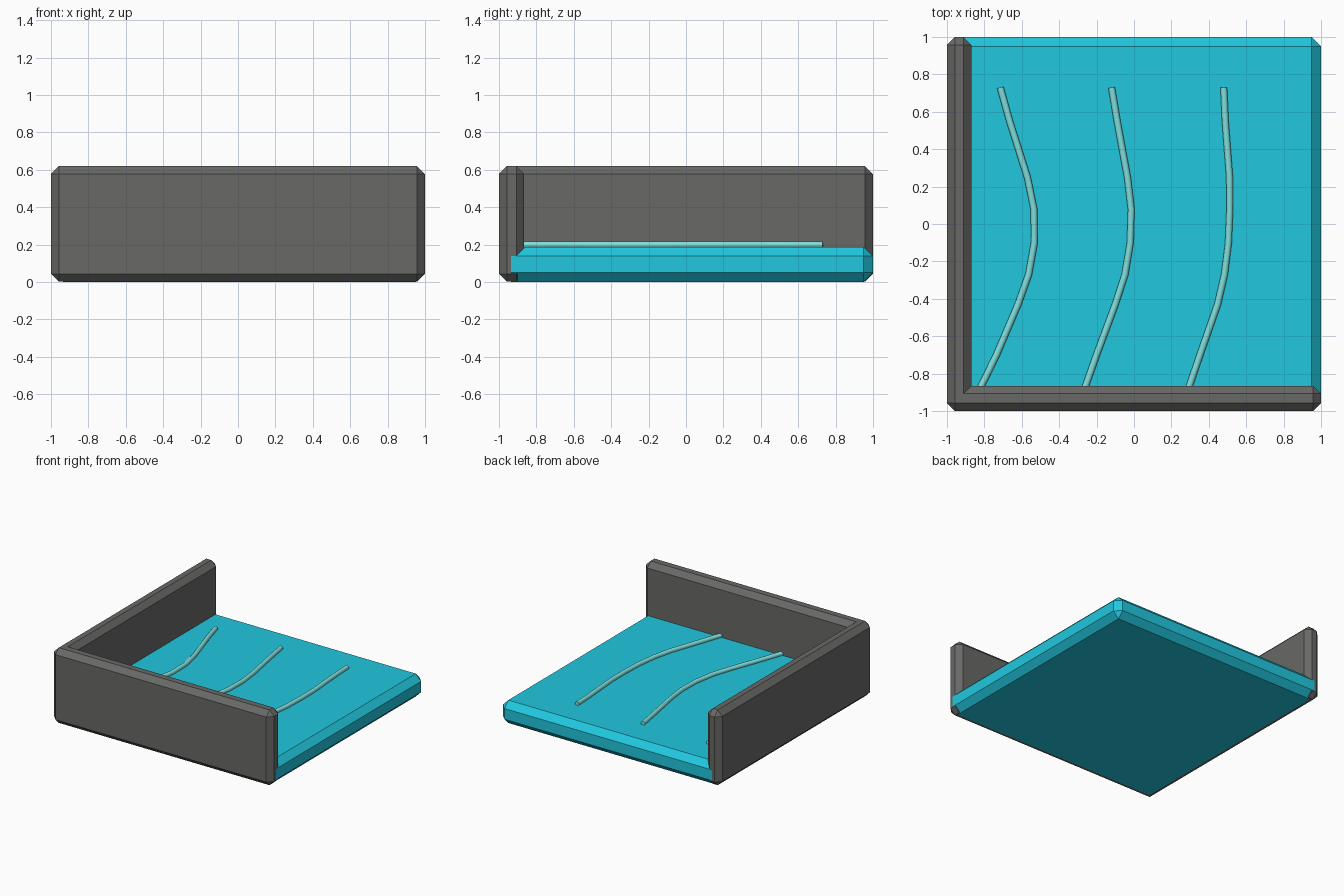
import bpy, bmesh

if "Cube" in bpy.data.objects:
    bpy.data.objects.remove(bpy.data.objects["Cube"])


def material(name, color):
    m = bpy.data.materials.new(name)
    m.diffuse_color = color
    m.use_nodes = True
    m.node_tree.nodes["Principled BSDF"].inputs["Base Color"].default_value = m.diffuse_color
    return m


def prism(name, outline, z0, z1, width, pick, mat=None):
    """Extrude an outline upward and chamfer the edges chosen by pick(midpoint, is_vertical)."""
    bm = bmesh.new()
    face = bm.faces.new([bm.verts.new((x, y, z0)) for x, y in outline])
    top = bmesh.ops.extrude_face_region(bm, geom=[face])["geom"]
    for v in top:
        if isinstance(v, bmesh.types.BMVert):
            v.co.z = z1
    bmesh.ops.recalc_face_normals(bm, faces=bm.faces)
    edges = []
    for e in bm.edges:
        a, b = (v.co for v in e.verts)
        if pick((a + b) / 2, abs(a.z - b.z) > 0.01):
            edges.append(e)
    bmesh.ops.bevel(bm, geom=edges, offset=width, segments=1,
                    affect='EDGES', profile=0.5, clamp_overlap=True)
    bmesh.ops.recalc_face_normals(bm, faces=bm.faces)
    me = bpy.data.meshes.new(name)
    bm.to_mesh(me)
    bm.free()
    ob = bpy.data.objects.new(name, me)
    bpy.context.collection.objects.link(ob)
    if mat:
        me.materials.append(mat)
    return ob


water = material("water", (0.015, 0.58, 0.74, 1))
foam = material("ripple", (0.22, 0.74, 0.72, 1))
stone = material("stone", (0.138, 0.143, 0.135, 1))

# L-shaped wall along the front and left, every edge chamfered but the inside corner
IN_X, IN_Y, END = -0.87, -0.865, 0.999
prism("corner_wall",
      [(-1, -1), (END, -1), (END, IN_Y), (IN_X, IN_Y), (IN_X, END), (-1, END)],
      0.002, 0.62, 0.042,
      lambda m, vert: not (vert and abs(m.x - IN_X) < 0.01 and abs(m.y - IN_Y) < 0.01),
      stone)

# Water slab, chamfered on the two open sides and tucked into the wall
S = -0.935
prism("water_slab", [(S, S), (1, S), (1, 1), (S, 1)], 0, 0.188, 0.05,
      lambda m, vert: (m.x > 0.99 and m.y > 0.99) if vert else (m.x > 0.99 or m.y > 0.99),
      water)

# Three curved ripples lying on the water
ys = [0.73, 0.55, 0.25, 0.08, -0.1, -0.27, -0.43, -0.7, -0.87, -0.92]
rows = {
    "ripple_left": [-0.715, -0.665, -0.57, -0.535, -0.533, -0.563, -0.62, -0.735, -0.818, -0.84],
    "ripple_middle": [-0.12, -0.09, -0.035, -0.015, -0.02, -0.048, -0.1, -0.2, -0.26, -0.277],
    "ripple_right": [0.48, 0.488, 0.511, 0.512, 0.505, 0.484, 0.447, 0.353, 0.295, 0.278],
}
for name, xs in rows.items():
    cu = bpy.data.curves.new(name, 'CURVE')
    cu.dimensions = '3D'
    cu.bevel_depth = 0.018
    cu.bevel_resolution = 4
    cu.use_fill_caps = True
    sp = cu.splines.new('POLY')
    sp.points.add(len(xs) - 1)
    for p, x, y in zip(sp.points, xs, ys):
        p.co = (x, y, 0.199, 1)
    sp.use_smooth = True
    cu.materials.append(foam)
    bpy.context.collection.objects.link(bpy.data.objects.new(name, cu))
